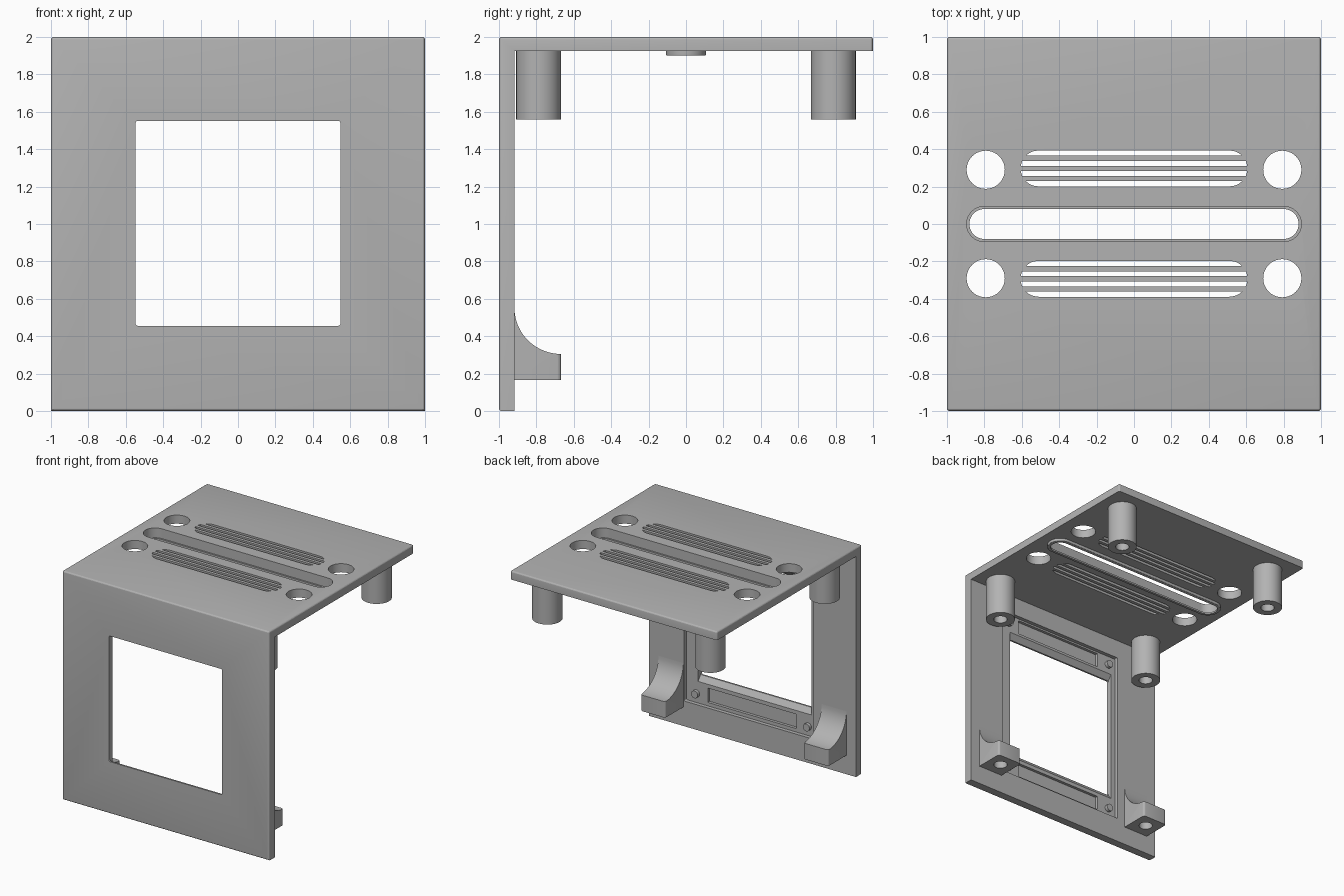
import bpy, bmesh
from math import sin, cos, pi, sqrt
from mathutils import Vector

if "Cube" in bpy.data.objects:
    bpy.data.objects.remove(bpy.data.objects["Cube"])

grey = bpy.data.materials.new("plain grey")
grey.use_nodes = True
colour = (0.45, 0.45, 0.45, 1)
grey.diffuse_color = colour
grey.node_tree.nodes["Principled BSDF"].inputs["Base Color"].default_value = colour

# Main dimensions
BACK = -0.917      # inner face of the front panel
UNDER = 1.925      # underside of the top panel
FLOOR = -0.95      # floor of the recess behind the window
POST = 0.788       # post and bracket spacing from the centre
SEGS = 40


def place(axis, u, v, w):
    return {"x": (w, u, v), "y": (u, w, v), "z": (u, v, w)}[axis]


def prism(name, outline, axis, lo, hi, edge_rule=None, bevel=0.0):
    """Extrude a closed 2D outline along an axis, bevelling edges picked by a rule."""
    bm = bmesh.new()
    rings = [[bm.verts.new(place(axis, u, v, w)) for u, v in outline] for w in (lo, hi)]
    n = len(outline)
    bm.faces.new(rings[0])
    bm.faces.new(rings[1])
    for i in range(n):
        j = (i + 1) % n
        bm.faces.new((rings[0][i], rings[0][j], rings[1][j], rings[1][i]))
    bmesh.ops.recalc_face_normals(bm, faces=bm.faces)
    if edge_rule:
        edges = [e for e in bm.edges if edge_rule(e.verts[0].co, e.verts[1].co)]
        bmesh.ops.bevel(bm, geom=edges, offset=bevel, segments=4, profile=0.5,
                        affect="EDGES", clamp_overlap=True)
    mesh = bpy.data.meshes.new(name)
    bm.to_mesh(mesh)
    bm.free()
    mesh.materials.append(grey)
    obj = bpy.data.objects.new(name, mesh)
    bpy.context.collection.objects.link(obj)
    return obj


def rounded(u0, u1, v0, v1, r):
    """Rectangle with rounded corners; also gives slots and circles."""
    points = []
    corners = ((u1 - r, v1 - r), (u0 + r, v1 - r), (u0 + r, v0 + r), (u1 - r, v0 + r))
    for k, (cu, cv) in enumerate(corners):
        for i in range(SEGS // 4 + 1):
            a = pi / 2 * (k + i * 4 / SEGS)
            p = (cu + r * cos(a), cv + r * sin(a))
            if not points or (Vector(p) - Vector(points[-1])).length > 1e-5:
                points.append(p)
    if (Vector(points[0]) - Vector(points[-1])).length < 1e-5:
        points.pop()
    return points


def slot(half_length, r):
    return rounded(-half_length, half_length, -r, r, r)


def circle(u, v, r):
    return rounded(u - r, u + r, v - r, v + r, r)


def cut(target, outline, axis, lo, hi):
    """Remove a prism from the target."""
    cutter = prism("cutter", outline, axis, lo, hi)
    mod = target.modifiers.new("cut", "BOOLEAN")
    mod.operation, mod.solver, mod.object = "DIFFERENCE", "EXACT", cutter
    graph = bpy.context.evaluated_depsgraph_get()
    mesh = bpy.data.meshes.new_from_object(target.evaluated_get(graph))
    target.modifiers.clear()
    target.data = mesh
    bpy.data.objects.remove(cutter)


# Front and top panels as one bent plate with rounded outer rims
def outer_rim(a, b):
    on_front = a.y < -0.99 and b.y < -0.99
    on_top = a.z > 1.99 and b.z > 1.99
    back_corner = a.y > 0.99 and b.y > 0.99 and a.x == b.x
    return on_front or on_top or back_corner


profile = [(-1, 0), (BACK, 0), (BACK, UNDER), (1, UNDER), (1, 2), (-1, 2)]
panels = prism("front_and_top_panels", profile, "x", -1, 1, outer_rim, 0.016)

# Recess behind the window, window opening and its sloped upper and lower edges
cut(panels, rounded(-0.59, 0.66, 0.22, 1.76, 0.01), "y", FLOOR, -0.85)
cut(panels, rounded(-0.548, 0.548, 0.455, 1.552, 0.015), "y", -1.1, -0.8)
slope = [(-0.985, 0.455), (FLOOR + 0.01, 0.395), (FLOOR + 0.01, 1.612), (-0.985, 1.552)]
cut(panels, slope, "x", -0.548, 0.548)

# Shallow grooves above and below the window
for z in (0.25, 1.62):
    cut(panels, rounded(-0.4, 0.455, z, z + 0.125, 0.005), "y", -0.975, -0.9)

# Long slot in the top panel and round holes beside the vents
cut(panels, slot(0.895, 0.094), "z", 1.85, 2.1)
for x in (-0.793, 0.793):
    for y in (-0.29, 0.29):
        cut(panels, circle(x, y, 0.102), "z", 1.85, 2.1)


# Vent slits: bands of a rounded slot shape
def slit_outline(centre, low, high):
    r, straight = 0.096, 0.51
    side = []
    for i in range(9):
        d = low + (high - low) * i / 8
        side.append((straight + sqrt(max(r * r - d * d, 0)), centre + d))
    return side + [(-u, v) for u, v in reversed(side)]


for centre in (-0.293, 0.297):
    for low, high in ((-0.096, -0.068), (-0.04, -0.014), (0.014, 0.04), (0.068, 0.096)):
        cut(panels, slit_outline(centre, low, high), "z", 1.85, 2.1)

# Lip under the long slot, with a narrow inner ledge
lip = prism("slot_lip", slot(0.908, 0.107), "z", 1.9, UNDER + 0.005,
            lambda a, b: a.z < 1.91 and b.z < 1.91, 0.006)
cut(lip, slot(0.88, 0.08), "z", 1.8, 2.1)
cut(lip, slot(0.895, 0.094), "z", 1.915, 2.1)
parts = [panels, lip]

# Hollow posts under the top panel
for x, side in ((-POST, "right"), (POST, "left")):
    for y, end in ((-POST, "front"), (POST, "back")):
        post = prism(f"{end}_{side}_post", circle(x, y, 0.12), "z", 1.56, UNDER + 0.005)
        cut(post, circle(x, y, 0.056), "z", 1.4, 1.8)
        parts.append(post)

# Curved brackets low on the front panel, each with a screw hole beneath
curve = [(-0.667 - 0.25 * cos(a), 0.55 - 0.245 * sin(a))
         for a in (pi / 2 * i / 16 for i in range(17))]
bracket_profile = [(BACK - 0.01, 0.165), (BACK - 0.01, 0.55)] + curve + [(-0.667, 0.165)]
for x, side in ((-POST, "right"), (POST, "left")):
    bracket = prism(f"{side}_bracket", bracket_profile, "x", x - 0.12, x + 0.12,
                    lambda a, b: a.y > -0.668 and b.y > -0.668 and a.x == b.x, 0.035)
    cut(bracket, circle(x, -POST, 0.056), "z", 0.1, 0.28)
    parts.append(bracket)

# Small locating pegs at the recess corners
for x, side in ((-0.515, "right"), (0.565, "left")):
    for z, level in ((0.3, "lower"), (1.68, "upper")):
        parts.append(prism(f"{level}_{side}_peg", circle(x, z, 0.032), "y",
                           FLOOR - 0.005, -0.922))

# Smooth the round surfaces and keep the edges crisp
bpy.ops.object.select_all(action="DESELECT")
for part in parts:
    part.select_set(True)
bpy.context.view_layer.objects.active = panels
bpy.ops.object.shade_smooth_by_angle(angle=pi / 12)
